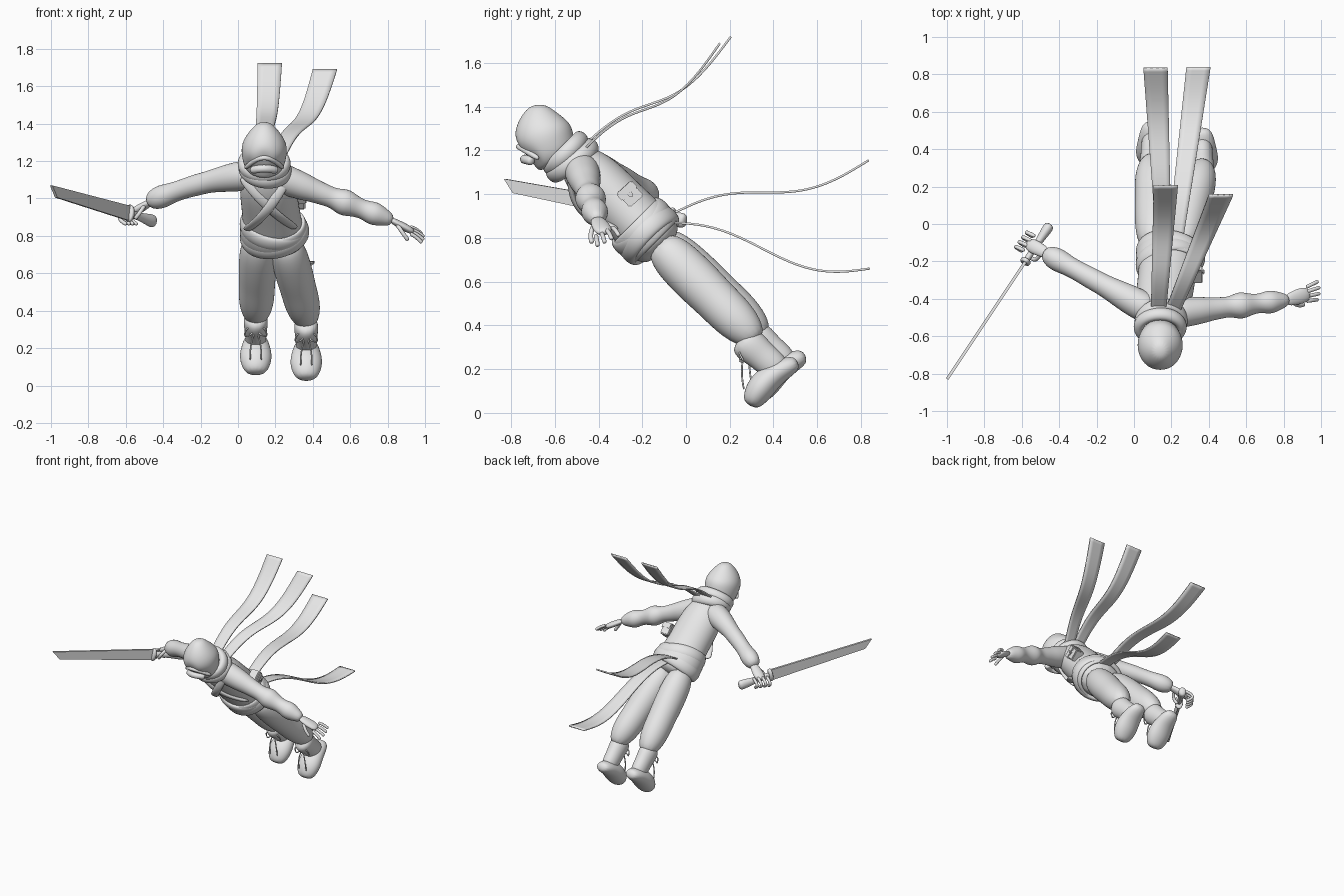
import bpy, bmesh, math
from mathutils import Vector, Matrix

if "Cube" in bpy.data.objects:
    bpy.data.objects.remove(bpy.data.objects["Cube"])

grey = bpy.data.materials.new("plain_grey")
grey.use_nodes = True
grey.diffuse_color = (.8, .8, .8, 1)
grey.node_tree.nodes["Principled BSDF"].inputs["Base Color"].default_value = grey.diffuse_color

X, Y, Z = Vector((1, 0, 0)), Vector((0, 1, 0)), Vector((0, 0, 1))


def finish(name, bm, subdivide=0, thickness=0):
    bmesh.ops.recalc_face_normals(bm, faces=bm.faces)
    mesh = bpy.data.meshes.new(name)
    bm.to_mesh(mesh)
    bm.free()
    mesh.materials.append(grey)
    ob = bpy.data.objects.new(name, mesh)
    bpy.context.collection.objects.link(ob)
    if subdivide:
        mod = ob.modifiers.new("smooth", "SUBSURF")
        mod.levels = mod.render_levels = subdivide
        mod.boundary_smooth = "PRESERVE_CORNERS"
        mesh.shade_smooth()
    if thickness:
        mod = ob.modifiers.new("thickness", "SOLIDIFY")
        mod.thickness, mod.offset = thickness, 0
    return ob


def skin(name, points, widths, depth, side, sides, closed=False):
    """Join elliptical sections along a path; depth is a share of the width."""
    bm = bmesh.new()
    count, rings = len(points), []
    for i, (point, width) in enumerate(zip(points, widths)):
        if closed:
            tangent = points[(i + 1) % count] - points[i - 1]
        else:
            tangent = points[min(i + 1, count - 1)] - points[max(i - 1, 0)]
        tangent.normalize()
        across = (side - tangent * side.dot(tangent)).normalized()
        out = tangent.cross(across) * depth
        turns = [math.tau * k / sides for k in range(sides)]
        rings.append([bm.verts.new(point + (across * math.cos(a) + out * math.sin(a)) * width) for a in turns])
    pairs = list(zip(rings, rings[1:]))
    if closed:
        pairs.append((rings[-1], rings[0]))
    else:
        bm.faces.new(rings[0])
        bm.faces.new(rings[-1])
    for low, high in pairs:
        for k in range(sides):
            j = (k + 1) % sides
            bm.faces.new((low[k], low[j], high[j], high[k]))
    return finish(name, bm, 2)


def limb(name, start, end, widths, depth=1, bow=(0, 0, 0), side=X, sides=12):
    """Evenly spaced sections from start to end, bowed sideways in the middle."""
    start, end, bow = Vector(start), Vector(end), Vector(bow)
    steps = [i / (len(widths) - 1) for i in range(len(widths))]
    points = [start.lerp(end, t) + bow * math.sin(math.pi * t) for t in steps]
    return skin(name, points, widths, depth, side, sides)


def cord(name, start, end, radius, bow=(0, 0, 0), side=X):
    return limb(name, start, end, [radius] * 7, 1, bow, side, 6)


def band(name, centre, normal, radius_x, radius_y, height, depth):
    normal, count = Vector(normal).normalized(), 16
    across = (X - normal * normal.x).normalized()
    out = normal.cross(across)
    turns = [math.tau * k / count for k in range(count)]
    points = [Vector(centre) + across * radius_x * math.cos(a) + out * radius_y * math.sin(a) for a in turns]
    return skin(name, points, [height] * count, depth, normal, 8, True)


def ribbon(name, start, end, sag):
    """Widening cloth strip that rises, sags and rises again in an S."""
    bm = bmesh.new()
    start, end, count = Vector(start), Vector(end), 12
    rows = []
    for i in range(count + 1):
        t = i / count
        sway = .045 * math.sin(math.tau * t) - sag * math.sin(math.pi * t)
        middle = start.lerp(end, t) + Z * sway
        half = X * (.04 + .025 * t)
        rows.append((bm.verts.new(middle - half), bm.verts.new(middle + half)))
    for low, high in zip(rows, rows[1:]):
        bm.faces.new((low[0], low[1], high[1], high[0]))
    return finish(name, bm, 2, .01)


def box(name, centre, size, turn):
    bm = bmesh.new()
    place = Matrix.Translation(centre) @ turn @ Matrix.Diagonal((*size, 1))
    bmesh.ops.create_cube(bm, size=1, matrix=place)
    bmesh.ops.bevel(bm, geom=bm.edges[:], offset=.006, segments=2, affect="EDGES")
    return finish(name, bm)


# Torso
limb("torso", (.14, -.55, 1.2), (.2, -.09, .74), [.07, .15, .16, .16, .17, .15], .85)

# Hooded head with a recessed face opening
head = limb("hooded_head", (.14, -.59, 1.14), (.14, -.68, 1.41),
            [.08, .11, .12, .125, .12, .1, .07, .03], 1.1, (0, -.02, 0), sides=16)
for vertex in head.data.vertices:
    if vertex.co.y < -.68 and vertex.co.z < 1.21:
        vertex.co.y += .03
cord("hood_rim", (.035, -.67, 1.16), (.245, -.67, 1.16), .015, (0, -.1, .06), Z)
cord("face_mask", (.07, -.7, 1.15), (.21, -.7, 1.15), .025, (0, -.04, .01), Z)

# Scarf around the neck and belt around the hips
band("scarf_upper", (.14, -.55, 1.185), (0, -.7, .7), .115, .1, .042, .8)
band("scarf_lower", (.145, -.52, 1.155), (.12, -.6, .8), .12, .115, .042, .7)
band("belt_upper", (.19, -.205, .85), (.2, -.7, .7), .165, .14, .05, .5)
band("belt_lower", (.195, -.165, .81), (-.2, -.7, .7), .17, .14, .05, .5)
band("belt_wrap", (.19, -.185, .83), (0, -.7, .7), .165, .14, .075, .3)

# Crossed tunic edges
limb("tunic_fold_left", (.27, -.53, 1.12), (.04, -.32, .83), [.028] * 7, .5, (0, -.07, -.04))
limb("tunic_fold_right", (.02, -.53, 1.12), (.31, -.31, .84), [.028] * 7, .5, (0, -.07, -.03))

# Trouser legs
leg_widths = [.07, .1, .105, .105, .1, .1, .09, .05]
limb("left_trouser_leg", (.25, -.13, .78), (.375, .33, .325), leg_widths, 1.05)
limb("right_trouser_leg", (.11, -.13, .8), (.095, .36, .345), leg_widths, 1.05)

# Boots: each foot runs from toe to heel along the tilted sole
along, rise = Vector((0, .74, .67)), Vector((0, -.67, .74))
for label, toe in (("left", Vector((.365, .315, .005))), ("right", Vector((.095, .35, .035)))):
    limb(label + "_boot_foot", toe + rise * .035, toe + along * .3 + rise * .035,
         [.05, .08, .09, .085, .075, .065, .04], .75, rise * .035)
    limb(label + "_boot_shaft", toe + along * .21 + rise * .05, toe + along * .18 + rise * .3,
         [.05, .06, .06, .07, .06], 1.2)
    # Bow and loose ends of the laces
    knot = toe + Vector((0, -.05, .27))
    for hand, mirror in (("left", 1), ("right", -1)):
        name = f"{label}_boot_{hand}_lace"
        out = X * mirror
        cord(name + "_top", knot, knot + out * .06 - Z * .04, .005, out * .015 + Z * .02 - Y * .02, Y)
        cord(name + "_bottom", knot, knot + out * .06 - Z * .04, .005, -Z * .015 - Y * .02, Y)
        cord(name + "_end", knot, knot + out * .03 - Z * .17, .005, out * .01 - Y * .01)

# Left arm with banded sleeve
limb("left_arm", (.2, -.48, 1.12), (.83, -.405, .88),
     [.08, .085, .08, .075, .065, .06, .055, .08, .06, .05, .07, .05, .03], side=Y)

# Open left hand
limb("left_palm", (.81, -.41, .89), (.94, -.37, .82), [.03, .04, .045, .035], .5, side=Y)
spread = Vector((0, .025, .012))
for i in range(4):
    offset = spread * (i - 1.5)
    knuckle = Vector((.92, -.375, .83)) + offset
    reach = Vector((.08, .02, -.045)) - X * .01 * abs(i - 1.5)
    cord(f"left_finger_{i}", knuckle, knuckle + reach + offset * .3, .012, Z * .006, Y)
cord("left_thumb", (.85, -.42, .86), (.91, -.43, .775), .013, -Y * .01, Y)

# Right arm and hand, fingers curled around the handle
grip = Vector((.6, .8, 0))
limb("right_arm", (.1, -.47, 1.13), (-.485, -.15, .98),
     [.08, .085, .08, .07, .06, .06, .055, .055, .07, .04], bow=(0, 0, .025), side=Z)
limb("right_palm", (-.46, -.16, .985), (-.575, -.1, .915), [.03, .035, .042, .03], .6, side=grip)
for i in range(4):
    offset = grip * .032 * (i - 1.5)
    cord(f"right_finger_{i}", offset + Vector((-.555, -.105, .935)),
         offset + Vector((-.565, -.11, .86)), .0125, (-.045, .025, 0), grip)
cord("right_thumb", (-.5, -.16, .96), (-.55, -.18, .89), .013, -Y * .02)

# Sword: thin blade with a slanted tip, guard and flared handle
guard = Vector((-.58, -.2, .92))
forward = Vector((-.42, -.63, .14)).normalized()
up = (Z - forward * forward.z).normalized()
bm = bmesh.new()
outline = ((0, -.04), (0, .04), (.77, .01), (.71, -.045))
bm.faces.new([bm.verts.new(guard + forward * s + up * w) for s, w in outline])
finish("blade", bm, thickness=.016)
limb("handle", guard, guard - forward * .245, [.022, .022, .022, .025, .03, .036, .036], .8, side=up)
limb("sword_guard", guard - forward * .015, guard + forward * .015, [.045, .05, .05, .045], .6, side=up)

# Belt pouch on the left side of the back
tilt = Matrix.Rotation(math.radians(42), 4, "X")
box("pouch", (.325, -.255, 1), (.07, .085, .09), tilt)
box("pouch_flap", (.33, -.27, 1.015), (.075, .095, .045), tilt)
box("pouch_clasp", (.37, -.255, 1), (.016, .022, .03), tilt)

# Trailing scarf and belt ends
ribbon("scarf_tail_right", (.13, -.48, 1.21), (.17, .205, 1.72), .045)
ribbon("scarf_tail_left", (.2, -.48, 1.19), (.465, .155, 1.69), .045)
ribbon("belt_tail_right", (.16, -.1, .89), (.115, .835, 1.155), .015)
ribbon("belt_tail_left", (.22, -.1, .87), (.345, .84, .66), .025)
